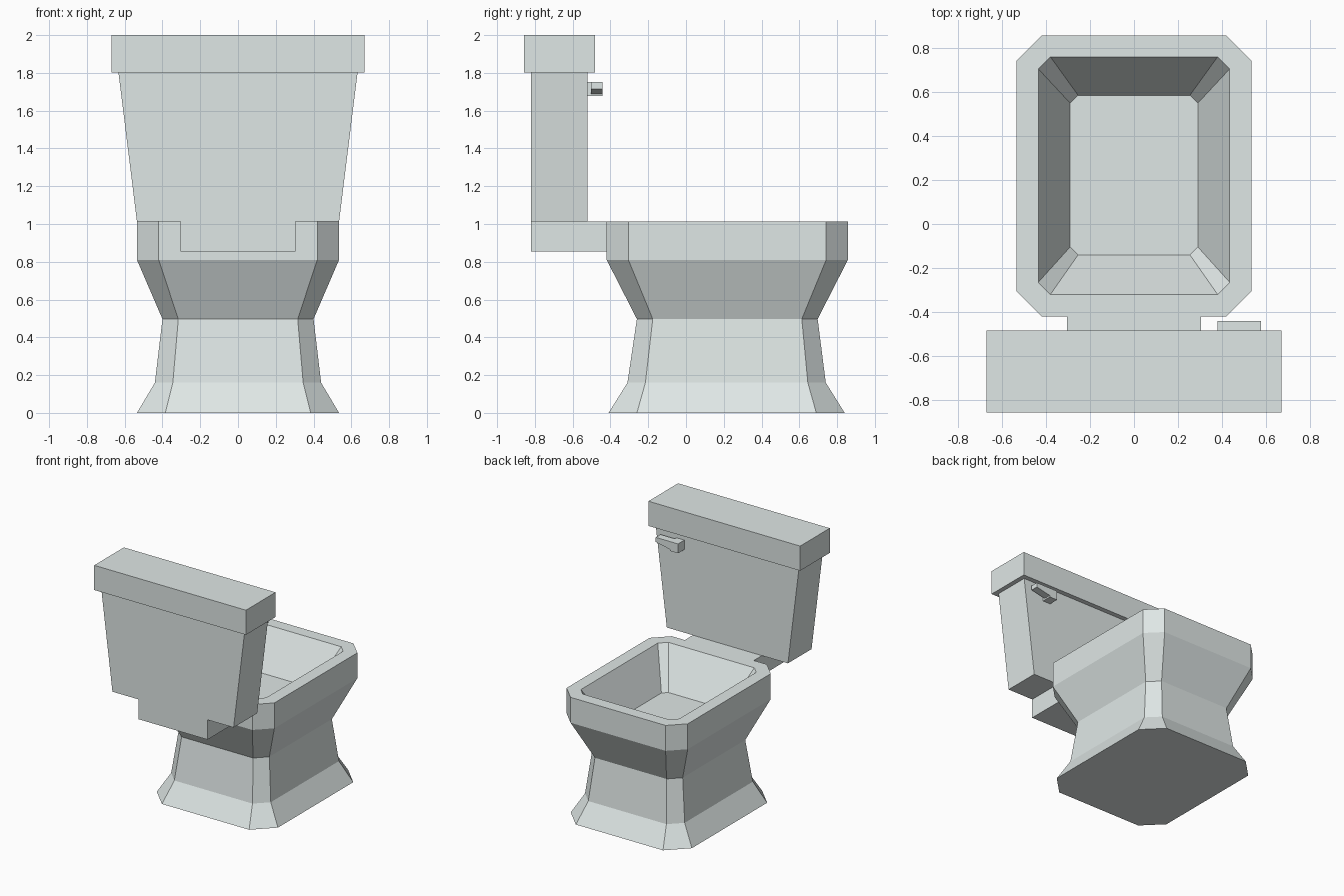
import bpy, bmesh

if "Cube" in bpy.data.objects:
    bpy.data.objects.remove(bpy.data.objects["Cube"])

# Pale porcelain, very slightly green-blue
porcelain = bpy.data.materials.new("porcelain")
porcelain.diffuse_color = (0.74, 0.80, 0.79, 1.0)
porcelain.use_nodes = True
porcelain.node_tree.nodes["Principled BSDF"].inputs["Base Color"].default_value = porcelain.diffuse_color


def make_object(name, bm):
    bmesh.ops.recalc_face_normals(bm, faces=bm.faces)
    mesh = bpy.data.meshes.new(name)
    bm.to_mesh(mesh)
    bm.free()
    mesh.materials.append(porcelain)
    obj = bpy.data.objects.new(name, mesh)
    bpy.context.collection.objects.link(obj)
    return obj


def loft(name, rings):
    """Skin a list of equal-length point rings and cap both ends."""
    bm = bmesh.new()
    loops = [[bm.verts.new(p) for p in ring] for ring in rings]
    for a, b in zip(loops, loops[1:]):
        for i in range(len(a)):
            j = (i + 1) % len(a)
            bm.faces.new((a[i], a[j], b[j], b[i]))
    bm.faces.new(loops[0])
    bm.faces.new(loops[-1])
    return make_object(name, bm)


def octagon(z, hx, y0, y1, c):
    """Rectangle with its corners cut by c."""
    return [(-hx + c, y0, z), (hx - c, y0, z), (hx, y0 + c, z), (hx, y1 - c, z),
            (hx - c, y1, z), (-hx + c, y1, z), (-hx, y1 - c, z), (-hx, y0 + c, z)]


def rect(z, x0, x1, y0, y1):
    return [(x0, y0, z), (x1, y0, z), (x1, y1, z), (x0, y1, z)]


def extrude_y(name, profile, y0, y1):
    """Extrude an x-z outline along y."""
    return loft(name, [[(x, y, z) for x, z in profile] for y in (y0, y1)])


# Bowl and pedestal: up the outside, over the rim, down to the basin floor
loft("bowl", [octagon(*r) for r in (
    (0.0, 0.535, -0.41, 0.84, 0.15),
    (0.16, 0.44, -0.31, 0.74, 0.095),
    (0.497, 0.40, -0.26, 0.697, 0.084),
    (0.81, 0.535, -0.42, 0.857, 0.115),
    (1.013, 0.535, -0.42, 0.857, 0.115),
    (1.013, 0.435, -0.32, 0.76, 0.055),
    (0.715, 0.29, -0.14, 0.585, 0.036))])

# Tank flaring towards the top, narrowing to a neck below, with a lid
half = [(0.305, 0.855), (0.305, 1.013), (0.535, 1.013), (0.633, 1.803)]
extrude_y("tank", half + [(-x, z) for x, z in reversed(half)], -0.82, -0.522)
loft("tank_lid", [rect(z, -0.67, 0.67, -0.857, -0.483) for z in (1.803, 2.0)])

# Shelf carrying the neck on to the bowl
loft("tank_shelf", [rect(z, -0.305, 0.305, -0.522, -0.42) for z in (0.855, 1.013)])

# Flush handle: mounting stem and a tapered lever
loft("handle_stem", [rect(z, 0.38, 0.45, -0.522, -0.502) for z in (1.677, 1.752)])
extrude_y("flush_lever", [(0.38, 1.677), (0.45, 1.677), (0.45, 1.689),
                          (0.577, 1.715), (0.577, 1.752), (0.38, 1.752)],
          -0.502, -0.442)
